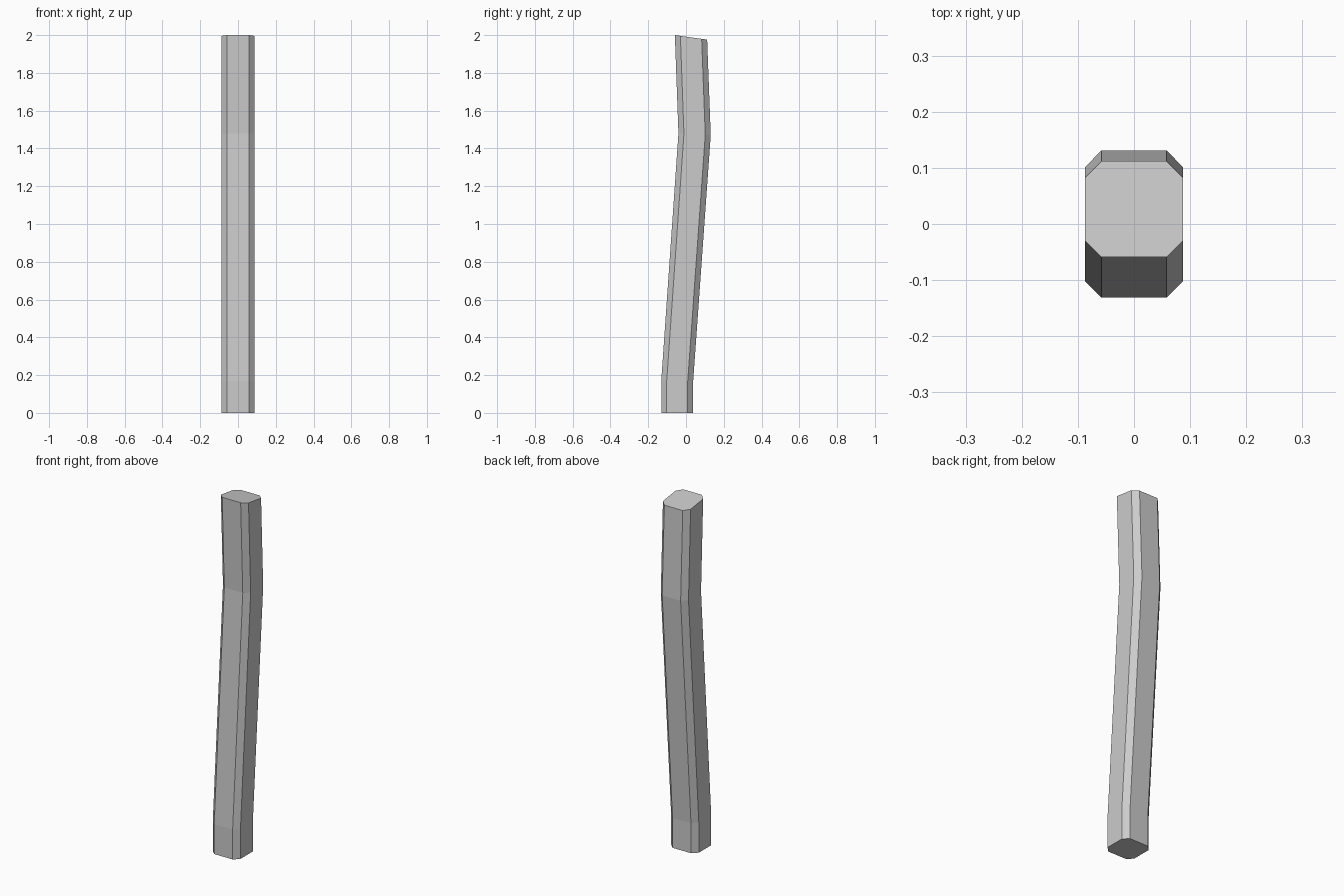
import bpy, bmesh

if "Cube" in bpy.data.objects:
    bpy.data.objects.remove(bpy.data.objects["Cube"])

HALF_X, CUT = 0.087, 0.029

# Rings along the bent post: front y, front z, back y, back z
rings = [(-0.131, 0.0, 0.038, 0.0),
         (-0.131, 0.17, 0.038, 0.17),
         (-0.040, 1.48, 0.131, 1.47),
         (-0.059, 2.0, 0.112, 1.976)]

# Chamfered rectangle: x and fraction from front to back
k = CUT / 0.17
half = [(HALF_X - CUT, 0), (HALF_X, k), (HALF_X, 1 - k), (HALF_X - CUT, 1)]
profile = half + [(-x, t) for x, t in reversed(half)]

# Skin the rings into a closed post
bm = bmesh.new()
loops = []
for y0, z0, y1, z1 in rings:
    loops.append([bm.verts.new((x, y0 + t * (y1 - y0), z0 + t * (z1 - z0)))
                  for x, t in profile])
n = len(profile)
for a, b in zip(loops, loops[1:]):
    for i in range(n):
        j = (i + 1) % n
        bm.faces.new((a[i], a[j], b[j], b[i]))
bm.faces.new(loops[0][::-1])
bm.faces.new(loops[-1])
bmesh.ops.recalc_face_normals(bm, faces=bm.faces)

mesh = bpy.data.meshes.new("bent_post")
bm.to_mesh(mesh)
bm.free()
bpy.context.collection.objects.link(bpy.data.objects.new("bent_post", mesh))
